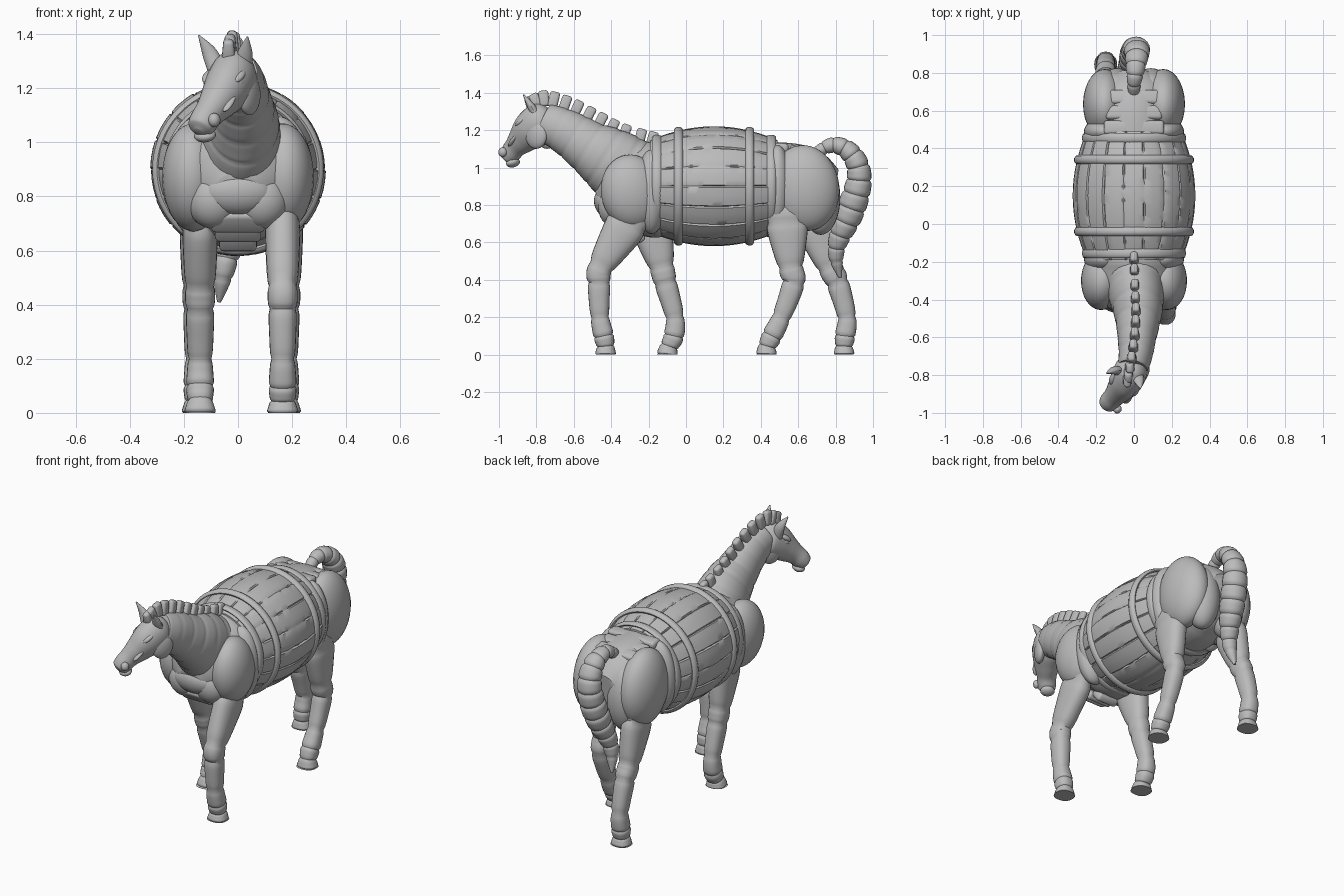
import bpy, bmesh, math, random
from mathutils import Vector, Matrix

random.seed(4)
old = bpy.data.objects.get("Cube")
if old:
    bpy.data.objects.remove(old)

grey = bpy.data.materials.new("stone_grey")
grey.use_nodes = True
colour = (0.5, 0.5, 0.5, 1)
grey.diffuse_color = colour
grey.node_tree.nodes["Principled BSDF"].inputs["Base Color"].default_value = colour
parts = []


def finish(name, bm):
    bmesh.ops.recalc_face_normals(bm, faces=bm.faces)
    mesh = bpy.data.meshes.new(name)
    bm.to_mesh(mesh)
    bm.free()
    mesh.materials.append(grey)
    obj = bpy.data.objects.new(name, mesh)
    bpy.context.collection.objects.link(obj)
    parts.append(obj)
    return obj


def skin(bm, rings, cap=True):
    for a, b in zip(rings, rings[1:]):
        for i in range(len(a)):
            j = (i + 1) % len(a)
            bm.faces.new((a[i], a[j], b[j], b[i]))
    if cap:
        bm.faces.new(rings[0])
        bm.faces.new(rings[-1])


def spline(points, i, f):
    a, b, c, d = (points[min(max(i + k, 0), len(points) - 1)] for k in (-1, 0, 1, 2))
    return [q + f * (r - p + f * (2 * p - 5 * q + 4 * r - s + f * (3 * (q - r) + s - p))) / 2
            for p, q, r, s in zip(a, b, c, d)]


def tube(name, stations, pinch=0.0, sides=24, steps=8, power=1.0):
    """Loft ellipses along (x, y, z, half width, half depth), pinched at every station."""
    path = []
    for i in range(len(stations) - 1):
        for k in range(steps):
            f = k / steps
            path.append((spline(stations, i, f), 1 - pinch * (1 - math.sin(math.pi * f)) ** 3))
    path.append((list(stations[-1]), 1 - pinch))
    centres = [Vector(p[:3]) for p, s in path]
    bm = bmesh.new()
    rings = []
    for n, (p, s) in enumerate(path):
        tangent = (centres[min(n + 1, len(path) - 1)] - centres[max(n - 1, 0)]).normalized()
        side = Vector((1, 0, 0))
        side = (side - tangent * side.dot(tangent)).normalized()
        up = side.cross(tangent)
        ring = []
        for k in range(sides):
            a = math.tau * k / sides
            c, w = math.cos(a), math.sin(a)
            c = math.copysign(abs(c) ** power, c)
            w = math.copysign(abs(w) ** power, w)
            v = centres[n] + (side * c * p[3] + up * w * p[4]) * s
            v.z = max(v.z, 0)
            ring.append(bm.verts.new(v))
        rings.append(ring)
    skin(bm, rings)
    return finish(name, bm)


def ball(name, centre, size, tilt=(0, 0, 0)):
    bm = bmesh.new()
    bmesh.ops.create_uvsphere(bm, u_segments=28, v_segments=18, radius=1)
    obj = finish(name, bm)
    obj.location, obj.scale, obj.rotation_euler = centre, size, tilt
    return obj


def block(name, centre, size, tilt=(0, 0, 0), round_by=0.012, taper=1.0):
    bm = bmesh.new()
    bmesh.ops.create_cube(bm, size=1)
    for v in bm.verts:
        t = taper if v.co.z > 0 else 1
        v.co = Vector((v.co.x * size[0] * t, v.co.y * size[1], v.co.z * size[2]))
    bmesh.ops.bevel(bm, geom=bm.edges[:], offset=round_by, segments=3, profile=0.5, affect='EDGES')
    obj = finish(name, bm)
    obj.location, obj.rotation_euler = centre, tilt
    return obj


# Barrel: bulging staves with irregular seams
AXIS_Z, MID_Y, STAVES = 0.9, 0.15, 18
def barrel_radius(y):
    return 0.323 - 0.07 * ((y - MID_Y) / 0.33) ** 2

bm = bmesh.new()
rings = []
lift = [random.uniform(-0.003, 0.003) for s in range(STAVES)]
for n in range(29):
    y = MID_Y - 0.34 + 0.68 * n / 28
    ring = []
    for s in range(STAVES):
        for f in (0, 0.06, 0.3, 0.6, 0.94):
            groove = random.choice((0.003, 0.006, 0.014)) if f == 0 else -lift[s]
            r = barrel_radius(y) - groove
            a = math.tau * (s + f) / STAVES
            ring.append(bm.verts.new((r * math.cos(a), y, AXIS_Z + r * math.sin(a))))
    rings.append(ring)
skin(bm, rings)
finish("barrel", bm)


def hoop(name, y, width, height):
    bm = bmesh.new()
    rings = []
    for k in range(10):
        b = math.tau * k / 10
        r = barrel_radius(y) + height * math.sin(b)
        rings.append([bm.verts.new((r * math.cos(math.tau * i / 72), y + width * math.cos(b),
                                    AXIS_Z + r * math.sin(math.tau * i / 72))) for i in range(72)])
    skin(bm, rings + rings[:1], cap=False)
    finish(name, bm)

for tag, y, outer in (("front", -0.04, -0.155), ("rear", 0.34, 0.455)):
    hoop(tag + "_hoop", y, 0.024, 0.018)
    hoop(tag + "_end_hoop", outer, 0.026, 0.012)

# Chest and rump cores
tube("chest", [(0, -0.1, 0.89, 0.24, 0.25), (0, -0.2, 0.88, 0.24, 0.255), (0, -0.32, 0.87, 0.23, 0.21),
               (0, -0.41, 0.83, 0.17, 0.15), (0, -0.46, 0.81, 0.09, 0.08)], sides=32)
tube("rump", [(0, 0.4, 0.89, 0.23, 0.24), (0, 0.5, 0.89, 0.24, 0.245), (0, 0.62, 0.89, 0.23, 0.23),
              (0, 0.72, 0.88, 0.2, 0.19), (0, 0.8, 0.87, 0.1, 0.12)], sides=32)

# Muscle plates on both sides
for tag, s in (("left", 1), ("right", -1)):
    ball(tag + "_shoulder", (s * 0.165, -0.29, 0.87), (0.115, 0.165, 0.2), (0.15, 0, s * 0.1))
    ball(tag + "_shoulder_band", (s * 0.15, -0.185, 0.87), (0.115, 0.085, 0.225))
    ball(tag + "_breast", (s * 0.09, -0.38, 0.79), (0.1, 0.09, 0.11))
    ball(tag + "_thigh", (s * 0.155, 0.635, 0.89), (0.115, 0.185, 0.23), (0.12, 0, 0))
    ball(tag + "_hip_band", (s * 0.15, 0.49, 0.9), (0.115, 0.075, 0.22))
    ball(tag + "_buttock", (s * 0.09, 0.72, 0.84), (0.105, 0.105, 0.2))
ball("breast_plate", (0, -0.43, 0.81), (0.13, 0.06, 0.08), (0.3, 0, 0))
for n in range(3):
    block("belly_plate", (0, -0.4 + 0.07 * n, 0.71 - 0.035 * n), (0.2 - 0.03 * n, 0.05, 0.09), (0.7, 0, 0), 0.018)
    block("croup_plate", (0, 0.51 + 0.08 * n, 1.105 - 0.015 * n), (0.32 - 0.02 * n, 0.076, 0.05),
          (-0.1 - 0.08 * n, 0, 0), 0.018)

# Neck with shallow wrappings
tube("neck", [(0, -0.24, 0.93, 0.17, 0.19), (0.01, -0.35, 1.0, 0.152, 0.19), (0.02, -0.44, 1.06, 0.135, 0.17),
              (0.02, -0.52, 1.11, 0.118, 0.143), (0.015, -0.6, 1.165, 0.103, 0.127),
              (0.01, -0.68, 1.21, 0.092, 0.115), (-0.005, -0.76, 1.245, 0.08, 0.1)], pinch=0.03, sides=32)

# Head turned to the right
tube("head", [(0, -0.72, 1.265, 0.05, 0.06), (-0.012, -0.765, 1.245, 0.085, 0.107),
              (-0.04, -0.825, 1.2, 0.086, 0.105), (-0.075, -0.875, 1.15, 0.07, 0.08),
              (-0.105, -0.912, 1.11, 0.056, 0.06), (-0.128, -0.938, 1.075, 0.053, 0.055),
              (-0.14, -0.952, 1.05, 0.045, 0.045), (-0.146, -0.96, 1.038, 0.018, 0.02)], sides=28)
turn = Matrix.Rotation(-0.52, 3, 'Z')
for tag, s in (("left", 1), ("right", -1)):
    def on_head(x, y, z):
        return turn @ Vector((s * x, y, z)) + Vector((-0.035, -0.82, 1.2))
    ball(tag + "_cheek", on_head(0.057, 0.055, -0.025), (0.03, 0.065, 0.075), (0, 0, -0.52))
    ball(tag + "_brow", on_head(0.062, -0.035, 0.045), (0.024, 0.04, 0.016), (0.6, 0, -0.52))
    ball(tag + "_eye", on_head(0.07, -0.035, 0.022), (0.013, 0.02, 0.016), (0.5, 0, -0.52))
    ball(tag + "_nostril", on_head(0.034, -0.165, -0.118), (0.022, 0.024, 0.026), (0, 0, -0.52))
    ball(tag + "_cheek_strap", on_head(0.05, -0.085, -0.05), (0.022, 0.05, 0.012), (0.8, 0, -0.52))
ball("lower_lip", (-0.122, -0.925, 1.025), (0.042, 0.036, 0.024), (0.3, 0, -0.52))
tube("left_ear", [(0.015, -0.79, 1.26, 0.034, 0.026), (0.026, -0.83, 1.33, 0.028, 0.02),
                  (0.035, -0.87, 1.39, 0.003, 0.003)], sides=12)
tube("right_ear", [(-0.075, -0.78, 1.26, 0.034, 0.026), (-0.105, -0.775, 1.33, 0.028, 0.02),
                   (-0.145, -0.79, 1.395, 0.003, 0.003)], sides=12)

# Mane blocks standing along the crest
crest = [(0, -0.18, 1.15), (0.005, -0.34, 1.195), (0.01, -0.48, 1.265),
         (0, -0.62, 1.335), (-0.02, -0.75, 1.37), (-0.035, -0.83, 1.34)]
COUNT = 12
for n in range(COUNT):
    u = n / (COUNT - 1) * (len(crest) - 1)
    i = min(int(u), len(crest) - 2)
    here = Vector(spline(crest, i, u - i))
    ahead = Vector(spline(crest, i, u - i + 0.05)) - here
    block("mane_lock", here, (0.052, 0.054, 0.085), (math.atan2(-ahead.z, -ahead.y), 0, 0), 0.014, 0.7)

# Legs sharing one set of heights, widths and depths
heights = (0.82, 0.71, 0.47, 0.385, 0.2, 0.1, 0.045, 0, -0.03)
widths = (0.05, 0.066, 0.057, 0.054, 0.047, 0.052, 0.048, 0.06, 0.06)
depths = (0.09, 0.115, 0.07, 0.062, 0.051, 0.055, 0.048, 0.057, 0.057)
legs = {
    "left_front_leg": (0.165, (-0.27, -0.31, -0.455, -0.465, -0.46, -0.44, -0.43, -0.43, -0.43)),
    "right_front_leg": (-0.14, (-0.22, -0.19, -0.13, -0.11, -0.06, -0.065, -0.09, -0.1, -0.1)),
    "left_rear_leg": (0.175, (0.54, 0.54, 0.56, 0.575, 0.51, 0.46, 0.435, 0.43, 0.43)),
    "right_rear_leg": (-0.15, (0.66, 0.69, 0.77, 0.81, 0.86, 0.85, 0.845, 0.845, 0.845)),
}
for name, (x, ys) in legs.items():
    tube(name, [(x, *row) for row in zip(ys, heights, widths, depths)], pinch=0.12, power=0.85)

# Ringed tail arching up, then hanging
tube("tail", [(0, 0.69, 1.07, 0.03, 0.03), (0, 0.74, 1.105, 0.036, 0.036), (0.005, 0.79, 1.12, 0.045, 0.043),
              (0.01, 0.845, 1.105, 0.055, 0.05), (0.015, 0.89, 1.065, 0.064, 0.057),
              (0.015, 0.92, 1.005, 0.07, 0.062), (0.01, 0.925, 0.935, 0.074, 0.068),
              (0.005, 0.91, 0.86, 0.076, 0.074), (-0.005, 0.885, 0.785, 0.074, 0.077),
              (-0.015, 0.855, 0.71, 0.067, 0.072), (-0.03, 0.825, 0.64, 0.058, 0.06),
              (-0.045, 0.805, 0.57, 0.047, 0.047), (-0.057, 0.805, 0.5, 0.036, 0.036),
              (-0.07, 0.825, 0.41, 0.008, 0.008)], pinch=0.13, sides=20)

# Smooth surfaces, keeping hard seams
bpy.ops.object.select_all(action='DESELECT')
for obj in parts:
    obj.select_set(True)
bpy.context.view_layer.objects.active = parts[0]
bpy.ops.object.shade_smooth_by_angle(angle=math.radians(40))
